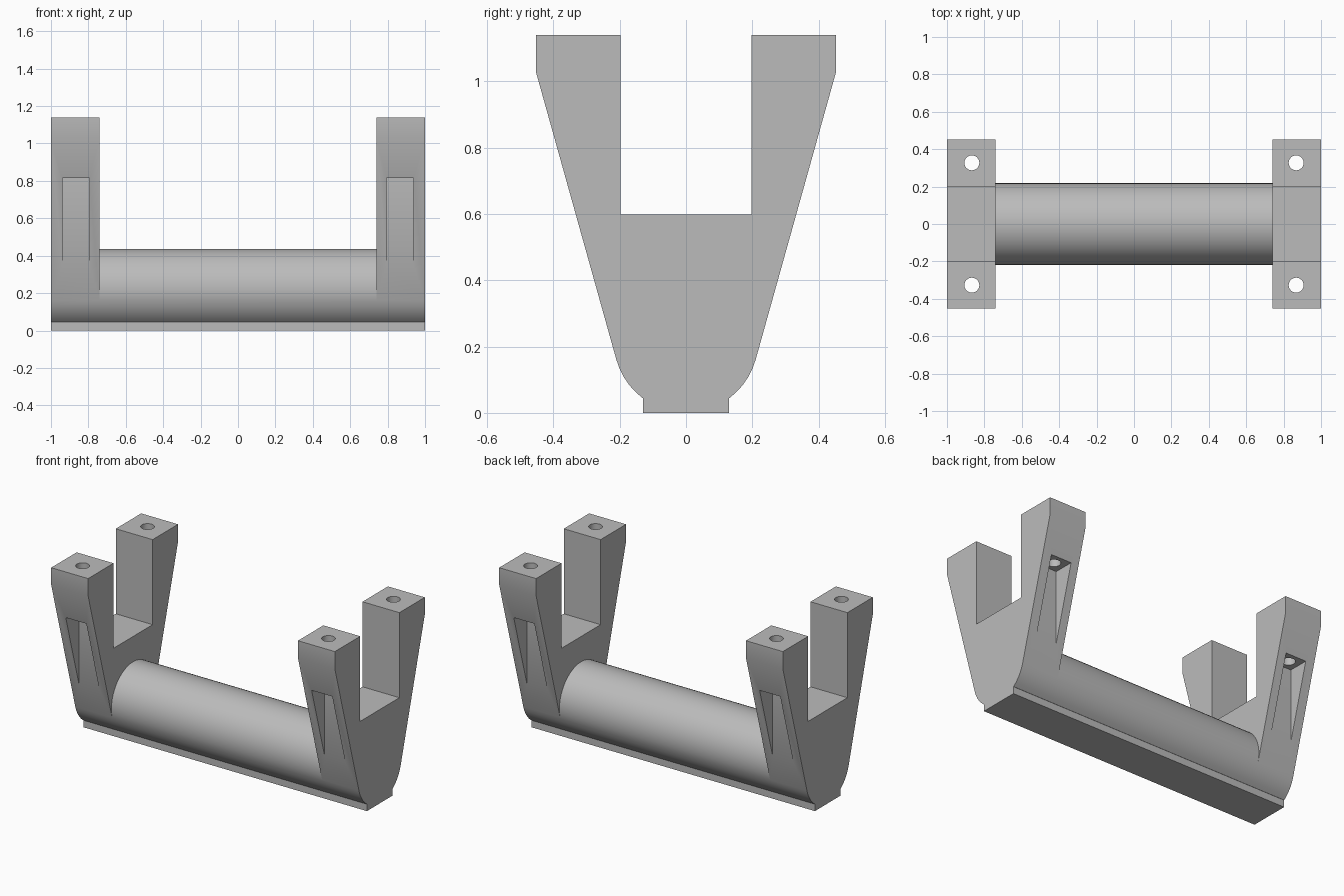
import bpy, bmesh
from math import sin, cos, radians

if "Cube" in bpy.data.objects:
    bpy.data.objects.remove(bpy.data.objects["Cube"])

R, CZ = 0.218, 0.219             # bar radius and axis height
FOOT_Y, FOOT_Z = 0.13, 0.045     # base strip half width and height
INNER, OUTER = 0.74, 1.0         # bracket extent along x
MID = 0.867                      # centre of pockets and screw holes
WALL_Y = 0.262                   # vertical back wall of the pockets

grey = bpy.data.materials.new("grey plastic")
grey.use_nodes = True
colour = (0.5, 0.5, 0.5, 1)
grey.diffuse_color = colour
grey.node_tree.nodes["Principled BSDF"].inputs["Base Color"].default_value = colour


def arc(start, end, steps):
    """Points on the bar's round section, angles in degrees."""
    angles = [radians(start + (end - start) * i / steps) for i in range(steps + 1)]
    return [(R * cos(a), CZ + R * sin(a)) for a in angles]


def extrude(name, half, x0, x1):
    """Mirror a half profile in y and extrude it along x."""
    outline = half + [(-y, z) for y, z in reversed(half) if y > 1e-5]
    bm = bmesh.new()
    face = bm.faces.new([bm.verts.new((x0, y, z)) for y, z in outline])
    new = bmesh.ops.extrude_face_region(bm, geom=[face])["geom"]
    bmesh.ops.translate(bm, vec=(x1 - x0, 0, 0),
                        verts=[v for v in new if isinstance(v, bmesh.types.BMVert)])
    bmesh.ops.recalc_face_normals(bm, faces=bm.faces)
    mesh = bpy.data.meshes.new(name)
    bm.to_mesh(mesh)
    bm.free()
    obj = bpy.data.objects.new(name, mesh)
    bpy.context.collection.objects.link(obj)
    mesh.materials.append(grey)
    return obj


def combine(target, tool, operation):
    """Apply a boolean and remove the tool object."""
    tool.hide_render = True
    bpy.context.view_layer.objects.active = target
    mod = target.modifiers.new("combine", "BOOLEAN")
    mod.operation, mod.solver, mod.object = operation, "EXACT", tool
    bpy.ops.object.modifier_apply(modifier=mod.name)
    bpy.data.objects.remove(tool)


# Round bar on its flat base strip
foot = [(FOOT_Y, 0), (FOOT_Y, FOOT_Z)]
lower = arc(-53, -15.7, 5)
frame = extrude("cradle_frame", foot + lower + arc(-15.7, 90, 14)[1:], -OUTER, OUTER)

# Forked brackets with flared arms and a square notch
fork = foot + lower + [(0.453, 1.03), (0.453, 1.14), (0.197, 1.14), (0.197, 0.598)]
for side in (-1, 1):
    x0, x1 = sorted((side * INNER, side * OUTER))
    combine(frame, extrude("bracket", fork, x0, x1), "UNION")

# Pocket in each sloping face, with a screw hole up through the arm
for sx in (-1, 1):
    for sy in (-1, 1):
        bpy.ops.mesh.primitive_cube_add(size=1, location=(sx * MID, sy * (WALL_Y + 0.15), 0.565))
        pocket = bpy.context.object
        pocket.scale = (0.145, 0.3, 0.5)
        bpy.context.view_layer.update()
        combine(frame, pocket, "DIFFERENCE")
        bpy.ops.mesh.primitive_cylinder_add(vertices=32, radius=0.04, depth=0.6,
                                            location=(sx * MID, sy * 0.327, 1.0))
        combine(frame, bpy.context.object, "DIFFERENCE")

# Merge coplanar faces and keep one material
bm = bmesh.new()
bm.from_mesh(frame.data)
bmesh.ops.remove_doubles(bm, verts=bm.verts, dist=1e-5)
bmesh.ops.dissolve_limit(bm, angle_limit=radians(0.5), verts=bm.verts, edges=bm.edges)
for face in bm.faces:
    face.material_index = 0
bm.to_mesh(frame.data)
bm.free()
frame.data.materials.clear()
frame.data.materials.append(grey)

bpy.ops.object.select_all(action="DESELECT")
frame.select_set(True)
bpy.context.view_layer.objects.active = frame
bpy.ops.object.shade_smooth_by_angle(angle=radians(30))
